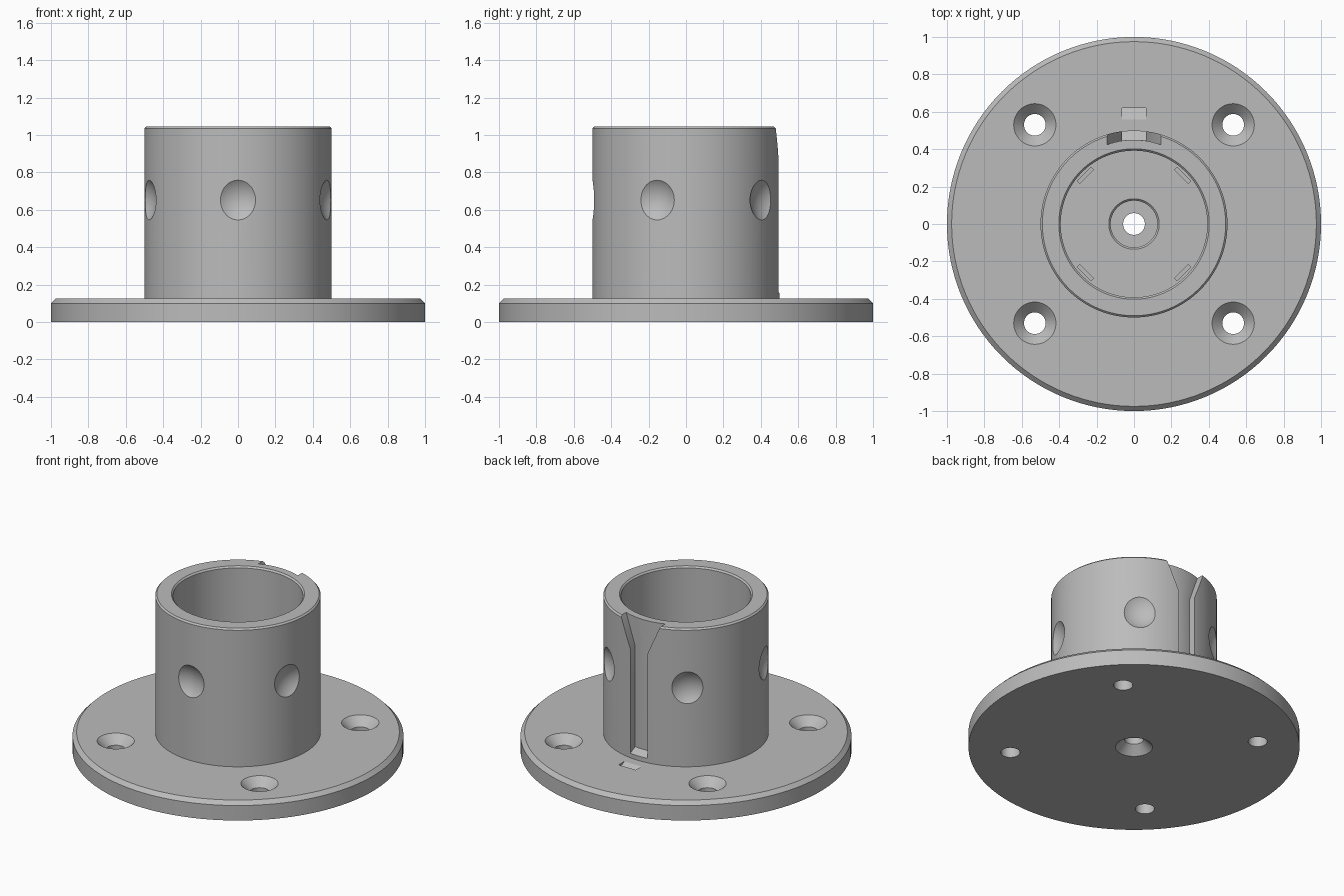
import bpy, bmesh, math
from mathutils import Matrix

if "Cube" in bpy.data.objects:
    bpy.data.objects.remove(bpy.data.objects["Cube"])

grey = bpy.data.materials.new("plain grey")
grey.diffuse_color = (0.5, 0.5, 0.5, 1)
grey.use_nodes = True
grey.node_tree.nodes["Principled BSDF"].inputs["Base Color"].default_value = grey.diffuse_color


def finish(name, bm):
    """Turn a bmesh into a linked object with outward normals."""
    bmesh.ops.recalc_face_normals(bm, faces=bm.faces)
    mesh = bpy.data.meshes.new(name)
    bm.to_mesh(mesh)
    bm.free()
    mesh.materials.append(grey)
    ob = bpy.data.objects.new(name, mesh)
    bpy.context.collection.objects.link(ob)
    return ob


def lathe(name, profile, steps, at=(0, 0)):
    """Revolve a closed (radius, z) profile around the z axis."""
    bm = bmesh.new()
    rings = []
    for i in range(steps):
        a = 2 * math.pi * i / steps
        rings.append([bm.verts.new((at[0] + r * math.cos(a), at[1] + r * math.sin(a), z))
                      for r, z in profile])
    n = len(profile)
    for i in range(steps):
        p, q = rings[i], rings[(i + 1) % steps]
        for j in range(n):
            k = (j + 1) % n
            bm.faces.new((p[j], q[j], q[k], p[k]))
    return finish(name, bm)


def plug(name, profile, at):
    """Revolved solid cutter, from a list of (radius, z) going up."""
    bm = bmesh.new()
    rings = [[bm.verts.new((at[0] + r * math.cos(2 * math.pi * i / 48),
                            at[1] + r * math.sin(2 * math.pi * i / 48), z))
              for i in range(48)] for r, z in profile]
    for p, q in zip(rings, rings[1:]):
        for i in range(48):
            k = (i + 1) % 48
            bm.faces.new((p[i], p[k], q[k], q[i]))
    bm.faces.new(rings[0])
    bm.faces.new(rings[-1])
    return finish(name, bm)


# Flange, tube and stepped centre hole in one revolved section
body = lathe("flanged_socket", [
    (0.112, 0), (1, 0), (1, 0.1), (0.975, 0.125), (0.5, 0.125),
    (0.5, 1.035), (0.49, 1.045), (0.402, 1.045), (0.392, 1.035),
    (0.392, 0.2), (0.135, 0.2), (0.125, 0.19), (0.125, 0.11),
    (0.058, 0.11), (0.058, 0.054)], 128)

cutters = []

# Countersunk screw holes and short floor notches on the diagonals
for i in range(4):
    a = math.radians(45 + 90 * i)
    c, s = math.cos(a), math.sin(a)
    cutters.append(plug("screw_hole_cutter", [
        (0.058, -0.05), (0.058, 0.07), (0.113, 0.125), (0.113, 0.2)], (0.75 * c, 0.75 * s)))
    bm = bmesh.new()
    bmesh.ops.create_cube(bm, size=1, matrix=Matrix.Rotation(a, 4, 'Z')
                          @ Matrix.Translation((0.368, 0, 0.2))
                          @ Matrix.Diagonal((0.018, 0.105, 0.04, 1)))
    cutters.append(finish("notch_cutter", bm))

# Five round dimples spaced around the tube
for i in range(5):
    a = math.radians(-90 + 72 * i)
    bm = bmesh.new()
    bmesh.ops.create_uvsphere(bm, u_segments=64, v_segments=32, radius=0.172,
                              matrix=Matrix.Translation((0.635 * math.cos(a),
                                                         0.635 * math.sin(a), 0.652)))
    cutters.append(finish("dimple_cutter", bm))

# Rear groove with a curved back, a sloped foot and a flared mouth
bm = bmesh.new()
COLS = 12
rows = [(0.155, 0.063), (0.85, 0.063), (1.1, 0.168)]
layers = []
for inner in (True, False):
    grid = []
    for j, (z, w) in enumerate(rows):
        line = []
        for i in range(COLS + 1):
            x = w * (2 * i / COLS - 1)
            y = math.sqrt(0.45 ** 2 - x * x) if inner else 0.62
            foot = (0.025 if inner else -0.06) if j == 0 else 0
            # keep the foot slope level with the tube surface
            line.append(bm.verts.new((x, y, z + foot)))
        grid.append(line)
    layers.append(grid)
    for j in range(2):
        for i in range(COLS):
            bm.faces.new((grid[j][i], grid[j][i + 1], grid[j + 1][i + 1], grid[j + 1][i]))
A, B = layers
for j in (0, 2):
    for i in range(COLS):
        bm.faces.new((A[j][i], A[j][i + 1], B[j][i + 1], B[j][i]))
for j in range(2):
    for i in (0, COLS):
        bm.faces.new((A[j][i], A[j + 1][i], B[j + 1][i], B[j][i]))
cutters.append(finish("groove_cutter", bm))

# Cut everything out of the body
bpy.context.view_layer.objects.active = body
body.select_set(True)
for cutter in cutters:
    mod = body.modifiers.new("cut", 'BOOLEAN')
    mod.operation = 'DIFFERENCE'
    mod.solver = 'EXACT'
    mod.object = cutter
    bpy.ops.object.modifier_apply(modifier=mod.name)
    bpy.data.objects.remove(cutter)

bpy.ops.object.shade_smooth_by_angle(angle=math.radians(25))
